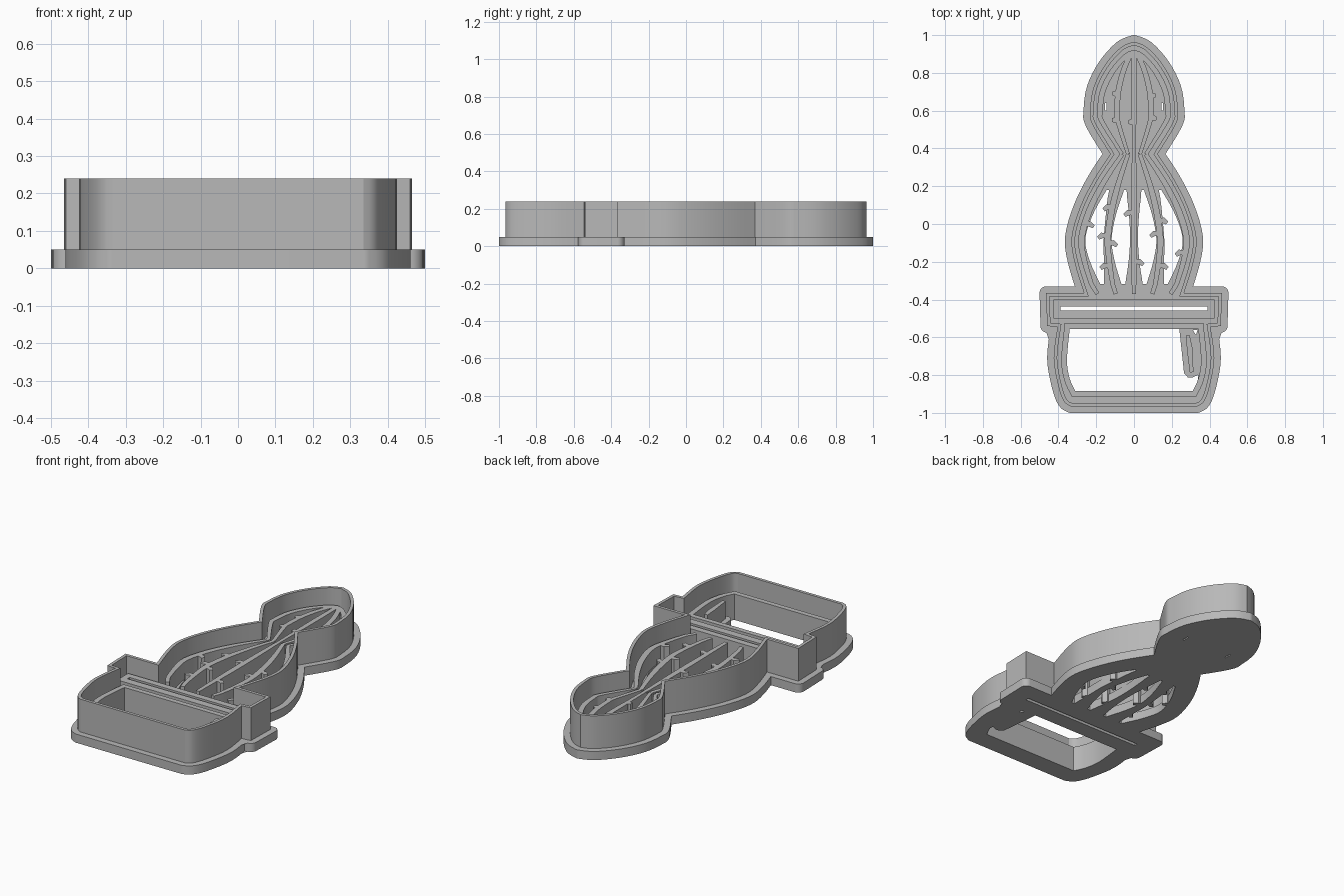
import bpy, bmesh, math
from mathutils import Vector as V

cube = bpy.data.objects.get("Cube")
if cube:
    bpy.data.objects.remove(cube)

grey = bpy.data.materials.new("plain grey")
grey.use_nodes = True
grey.diffuse_color = (0.48, 0.48, 0.48, 1)
grey.node_tree.nodes["Principled BSDF"].inputs["Base Color"].default_value = grey.diffuse_color

FLOOR, STAMP, BLADE = 0.05, 0.15, 0.24


def plate(name, loops, top):
    """Fill closed 2D loops (inner loops become holes) and extrude from z = 0."""
    curve = bpy.data.curves.new(name, "CURVE")
    curve.dimensions, curve.fill_mode, curve.extrude = "2D", "BOTH", top / 2
    for loop in loops:
        s = curve.splines.new("POLY")
        s.points.add(len(loop) - 1)
        for p, q in zip(s.points, loop):
            p.co = (q[0], q[1], 0, 1)
        s.use_cyclic_u = True
    temp = bpy.data.objects.new(name, curve)
    bpy.context.collection.objects.link(temp)
    deps = bpy.context.evaluated_depsgraph_get()
    mesh = bpy.data.meshes.new_from_object(temp.evaluated_get(deps))
    bpy.data.objects.remove(temp)
    bpy.data.curves.remove(curve)
    bm = bmesh.new()
    bm.from_mesh(mesh)
    bmesh.ops.remove_doubles(bm, verts=bm.verts, dist=0.0002)
    bmesh.ops.translate(bm, verts=bm.verts, vec=(0, 0, top / 2))
    bmesh.ops.recalc_face_normals(bm, faces=bm.faces)
    bm.to_mesh(mesh)
    bm.free()
    mesh.materials.clear()
    mesh.materials.append(grey)
    obj = bpy.data.objects.new(name, mesh)
    bpy.context.collection.objects.link(obj)
    bpy.ops.object.select_all(action="DESELECT")
    obj.select_set(True)
    bpy.context.view_layer.objects.active = obj
    bpy.ops.object.shade_smooth_by_angle(angle=math.radians(25))
    return obj


def smooth(points, steps=4):
    """Catmull-Rom curve through the points."""
    pts = [V(p) for p in points]
    pts = [pts[0]] + pts + [pts[-1]]
    out = []
    for a, b, c, d in zip(pts, pts[1:], pts[2:], pts[3:]):
        for i in range(steps):
            t = i / steps
            out.append(0.5 * (2 * b + (c - a) * t + (2 * a - 5 * b + 4 * c - d) * t * t
                              + (3 * b - a - 3 * c + d) * t ** 3))
    return out + [pts[-1]]


def offset(loop, dist, rounded=False):
    """Inset a clockwise loop; a negative distance grows it."""
    out = []
    for i, p in enumerate(loop):
        d1 = (p - loop[i - 1]).normalized()
        d2 = (loop[(i + 1) % len(loop)] - p).normalized()
        n1, n2 = V((d1.y, -d1.x)), V((d2.y, -d2.x))
        if rounded and d1.cross(d2) < 0 and n1.dot(n2) < 0.9:
            out += [p + n1.lerp(n2, t / 5).normalized() * dist for t in range(6)]
        else:
            out.append(p + (n1 + n2) * dist / (1 + n1.dot(n2)))
    return out


def mirrored(half):
    return half + [V((-p.x, p.y)) for p in reversed(half) if p.x > 0.001]


def strip(name, path, width):
    """Raised line of constant width, narrowed towards its ends."""
    left, right = [], []
    for i, p in enumerate(path):
        d = (path[min(i + 1, len(path) - 1)] - path[max(i - 1, 0)]).normalized()
        t = i / (len(path) - 1)
        n = V((-d.y, d.x)) * width / 2 * (0.65 + 0.35 * math.sin(math.pi * t))
        left.append(p + n)
        right.append(p - n)
    plate(name, [left + right[::-1]], STAMP)


# Silhouette: upper plant, lower plant, pot lip, pot body
head = smooth([(0, .965), (.07, .935), (.155, .84), (.215, .72), (.232, .6), (.222, .53), (.125, .37)])
bulb = smooth([(.125, .37), (.21, .24), (.285, .09), (.33, -.07), (.315, -.2), (.265, -.365)])
lip = [V((.465, -.365)), V((.46, -.54))]
pot = smooth([(.405, -.545), (.425, -.71), (.40, -.86), (.37, -.94), (.335, -.965)])
outline = mirrored(head + bulb[1:] + lip + pot)

# Centre lines of the raised plant rims
rim = offset(outline, 0.052)
head_rim = [V((max(p.x, 0), p.y)) for p in rim[:len(head)]]
bulb_rim = [V((p.x, max(p.y, -.37))) for p in rim[len(head) - 1:len(head) + len(bulb) - 1]]


def rib(path, k):
    return [V((p.x * k, p.y)) for p in path]


# Openings in the floor between the lower ribs
holes = []
span = [p for p in bulb_rim if -.345 < p.y < .2]
for a, b in ((-1, -.5), (-.5, 0), (0, .5), (.5, 1)):
    lo, hi = [], []
    for p in span:
        t = (p.y - span[-1].y) / (span[0].y - span[-1].y)
        bulge = max(0.08, math.sin(math.pi * t)) ** 0.5
        half = max(0.003, (p.x * (b - a) / 2 - 0.021) * bulge)
        mid = p.x * (a + b) / 2
        lo.append(V((mid - half, p.y)))
        hi.append(V((mid + half, p.y)))
    holes.append(lo + hi[::-1])


def box(x0, x1, y0, y1):
    return [V((x0, y1)), V((x1, y1)), V((x1, y0)), V((x0, y0))]


# Pot opening, with a tongue of floor left under the highlight
pot_side = smooth([(.34, -.555), (.355, -.72), (.34, -.82), (.31, -.885)])
pot_inner = pot_side + [V((-p.x, p.y)) for p in reversed(pot_side)]
tongue = [V(p) for p in ((.24, -.555), (.25, -.65), (.265, -.79), (.285, -.812), (.31, -.812), (.338, -.80))]
pot_hole = tongue + [p for p in pot_inner if p.x < 0 or p.y < -.81]
slot = box(-.39, .39, -.457, -.437)
glint = [V((.312, -.562)), V((.336, -.562)), V((.328, -.588))]
slits = [box(x - .004, x + .004, .60, .64) for x in (-.15, .15)]

plate("base_flange", [offset(outline, -.035, True), pot_hole, slot, glint] + holes + slits, FLOOR)
plate("cutting_wall", [outline, offset(outline, 0.018)], BLADE)

# Raised stamp lines
plate("lip_stamp", [box(-.425, .425, -.50, -.40), slot], STAMP)
plate("pot_stamp", [offset(pot_inner, -.03), pot_inner], STAMP)
strip("pot_highlight", [V((.285, -.59)), V((.295, -.66)), V((.305, -.785))], 0.03)
for k in (-1, -.5, 0, .5, 1):
    strip("upper_rib", rib(head_rim, k), 0.03)
    strip("lower_rib", rib(bulb_rim, k), 0.034)

# Spines: short stubs standing out from the ribs (rib, side, height)
spines = [(-.5, -1, .09), (-.5, -1, -.06), (-.5, -1, -.22), (-.5, 1, -.10), (0, -1, .06),
          (0, 1, -.2), (.5, -1, -.05), (.5, 1, .02), (.5, 1, -.22), (-1, 1, .0), (1, -1, -.15)]
for k, side, y in spines:
    x = k * min(bulb_rim, key=lambda p: abs(p.y - y)).x
    strip("lower_spine", [V((x, y)), V((x + side * .03, y)), V((x + side * .05, y - .015))], 0.03)
for k, side, y in [(-.5, -1, .69), (-.5, -1, .55), (0, -1, .54), (.5, 1, .68), (.5, 1, .56)]:
    x = k * min(head_rim, key=lambda p: abs(p.y - y)).x
    strip("upper_spine", [V((x, y)), V((x + side * .015, y)), V((x + side * .028, y))], 0.03)
